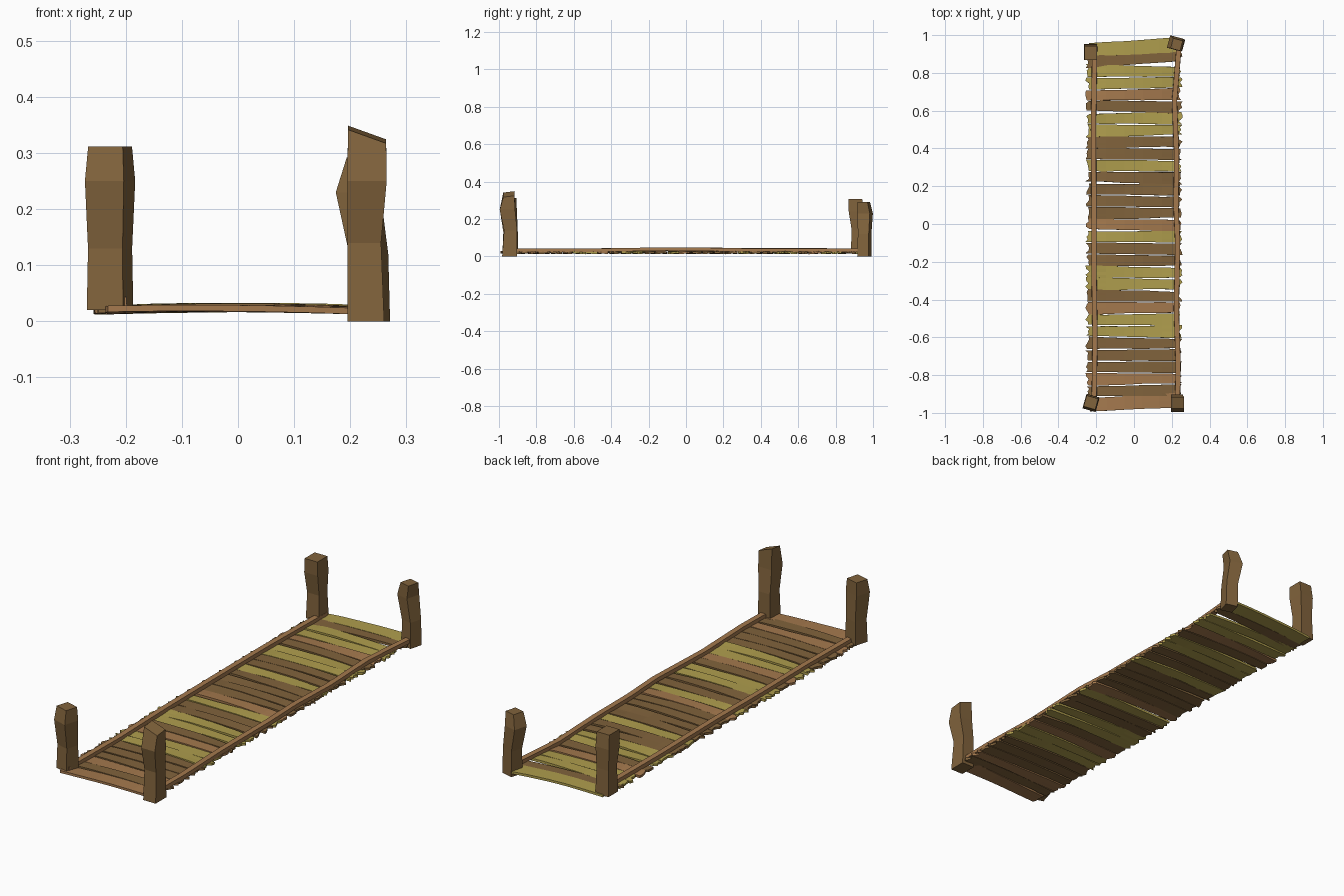
import bpy, bmesh, math, random

if "Cube" in bpy.data.objects:
    bpy.data.objects.remove(bpy.data.objects["Cube"])

random.seed(4)


def material(name, rgb):
    m = bpy.data.materials.new(name)
    m.diffuse_color = (*rgb, 1)
    m.use_nodes = True
    m.node_tree.nodes["Principled BSDF"].inputs["Base Color"].default_value = m.diffuse_color
    return m


DARK = material("dark wood", (0.22, 0.125, 0.045))
LIGHT = material("light wood", (0.37, 0.19, 0.075))
OLIVE = material("olive wood", (0.43, 0.34, 0.075))


def finish(name, bm, mat):
    bmesh.ops.recalc_face_normals(bm, faces=bm.faces[:])
    me = bpy.data.meshes.new(name)
    bm.to_mesh(me)
    bm.free()
    me.materials.append(mat)
    ob = bpy.data.objects.new(name, me)
    bpy.context.collection.objects.link(ob)
    return ob


def loft(name, rings, mat):
    bm = bmesh.new()
    rings = [[bm.verts.new(p) for p in r] for r in rings]
    for a, b in zip(rings, rings[1:]):
        for i in range(len(a)):
            j = (i + 1) % len(a)
            bm.faces.new((a[i], a[j], b[j], b[i]))
    bm.faces.new(rings[0])
    bm.faces.new(rings[-1])
    return finish(name, bm, mat)


CORNERS = ((-1, -1), (1, -1), (1, 1), (-1, 1))


# Crooked four-sided posts: sections are (z, centre x, centre y, width x, width y)
def post(name, sections, turn, slope=(0, 0)):
    c, s = math.cos(math.radians(turn)), math.sin(math.radians(turn))
    rings = []
    for n, (z, cx, cy, wx, wy) in enumerate(sections):
        top = n == len(sections) - 1
        ring = []
        for sx, sy in CORNERS:
            x, y = sx * wx / 2, sy * wy / 2
            dz = x * slope[0] + y * slope[1] if top else 0
            ring.append((cx + x * c - y * s, cy + x * s + y * c, z + dz))
        rings.append(ring)
    loft(name, rings, DARK)


post("front_left_post", [(0.02, -0.228, -0.94, 0.067, 0.067), (0.13, -0.228, -0.938, 0.064, 0.062),
                         (0.25, -0.228, -0.95, 0.072, 0.074), (0.312, -0.228, -0.945, 0.064, 0.06)], -16)
post("front_right_post", [(0.0, 0.228, -0.943, 0.065, 0.08), (0.14, 0.225, -0.938, 0.060, 0.07),
                          (0.25, 0.230, -0.955, 0.070, 0.082), (0.333, 0.230, -0.947, 0.068, 0.06)], 0, (-0.36, 0.12))
post("back_right_post", [(0.0, 0.235, 0.953, 0.058, 0.062), (0.12, 0.233, 0.955, 0.056, 0.060),
                         (0.23, 0.214, 0.958, 0.064, 0.068), (0.292, 0.226, 0.950, 0.052, 0.055)], -15)
post("back_left_post", [(0.02, -0.230, 0.917, 0.068, 0.072), (0.14, -0.230, 0.917, 0.062, 0.062),
                        (0.24, -0.230, 0.910, 0.070, 0.080), (0.306, -0.228, 0.905, 0.066, 0.074)], 0)


# Square rails lying along both edges of the deck: points are (x, y, z)
def rail(name, points):
    rings = [[(x - 0.014, y, z - 0.009), (x + 0.014, y, z - 0.009),
              (x + 0.013, y, z + 0.009), (x - 0.013, y, z + 0.009)] for x, y, z in points]
    loft(name, rings, LIGHT)


rail("left_rail", [(-0.212, -0.97, 0.034), (-0.206, -0.6, 0.034), (-0.212, -0.25, 0.036),
                   (-0.212, 0.1, 0.038), (-0.215, 0.5, 0.036), (-0.208, 0.94, 0.034)])
rail("right_rail", [(0.230, -0.95, 0.034), (0.234, -0.75, 0.034), (0.224, -0.45, 0.034), (0.231, -0.1, 0.040),
                    (0.222, 0.1, 0.038), (0.226, 0.35, 0.034), (0.214, 0.65, 0.034), (0.240, 0.96, 0.034)])


# Thin, warped planks with ragged ends
def plank(name, y, width, mat, slant, x0, x1, ragged):
    cols, rows = 6, 5
    ends = [[random.uniform(-ragged, ragged) for _ in range(rows)] for _ in range(2)]
    twist = random.uniform(-0.10, 0.10)
    sides = [[random.uniform(-0.002, 0.002) for _ in range(cols)] for _ in range(2)]
    taper = random.uniform(-0.010, 0.010)
    bow = random.uniform(-0.003, 0.003)
    bm = bmesh.new()
    grid = []
    for i in range(cols):
        t = i / (cols - 1)
        u = 2 * t - 1
        w = width + taper * u
        line = []
        for j in range(rows):
            v = j / (rows - 1) - 0.5
            x = x0 + (x1 - x0) * t
            if i == 0:
                x += ends[0][j]
            elif i == cols - 1:
                x += ends[1][j]
            dy = v * w + slant * u
            if j == 0:
                dy += sides[0][i]
            elif j == rows - 1:
                dy += sides[1][i]
            line.append(bm.verts.new((x, y + dy, 0.025 + bow * (1 - u * u) - 0.005 * u * u + twist * u * v * w)))
        grid.append(line)
    for a, b in zip(grid, grid[1:]):
        for j in range(rows - 1):
            bm.faces.new((a[j], b[j], b[j + 1], a[j + 1]))
    ob = finish(name, bm, mat)
    mod = ob.modifiers.new("thickness", 'SOLIDIFY')
    mod.thickness = 0.011
    mod.offset = 0


# Deck colours, from back to front
wood = {"d": DARK, "l": LIGHT, "o": OLIVE}
pattern = "odooldooddoddddlodd" + "oodloodddldl"
n = len(pattern)
for k, key in enumerate(pattern):
    edge = k in (0, n - 1)
    y = 0.935 - k * 1.88 / (n - 1)
    slant = 0.012 if edge else (0.015 if k == 1 else random.uniform(-0.005, 0.004))
    plank(f"plank_{k + 1:02d}", y, 0.074 if edge else 0.058, wood[key], slant,
          -0.235 if edge else -0.247, 0.225 if edge else 0.246, 0.004 if edge else 0.011)
